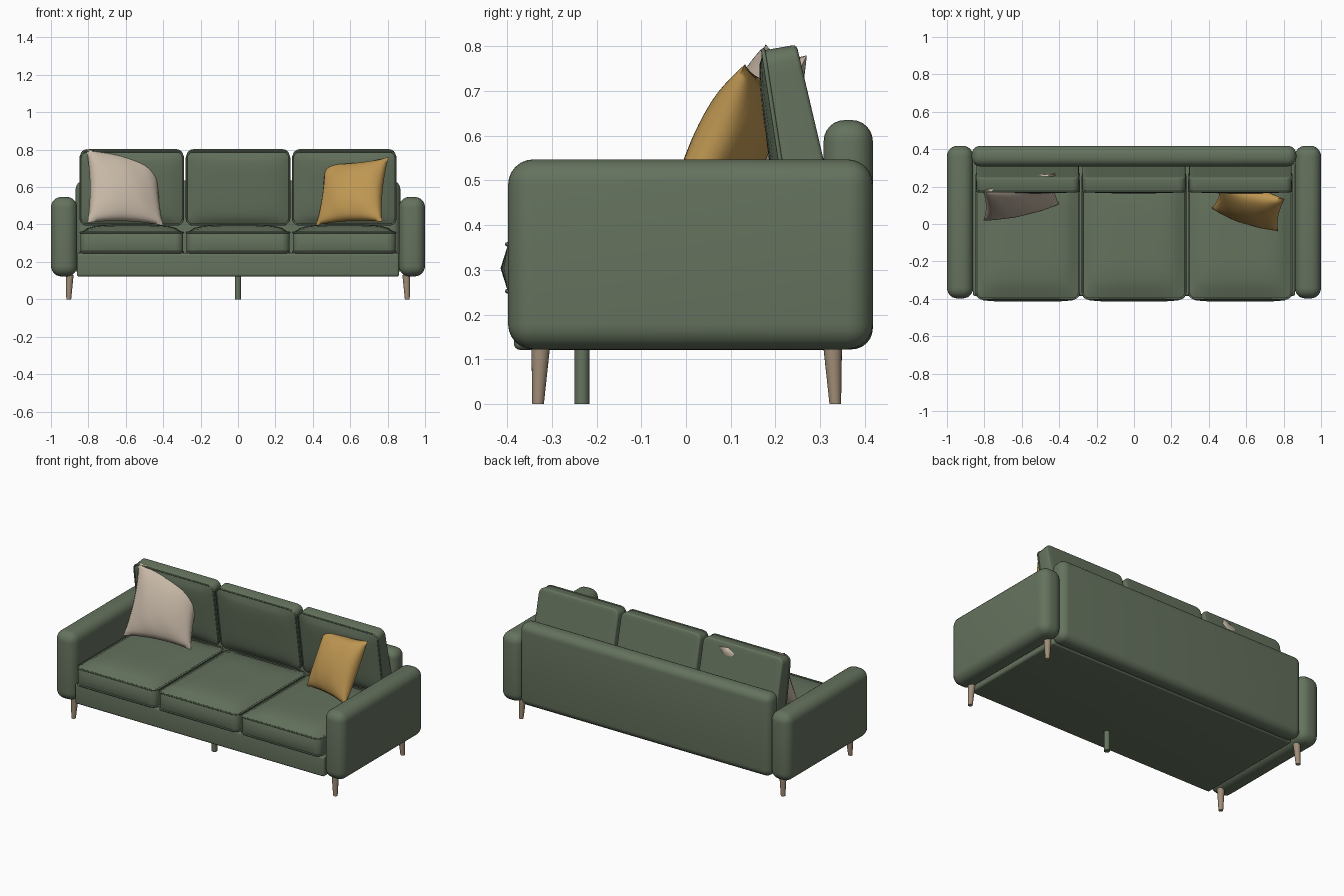
import bpy, bmesh, math
from mathutils import Vector

cube = bpy.data.objects.get("Cube")
if cube:
    bpy.data.objects.remove(cube, do_unlink=True)


def material(name, rgb):
    m = bpy.data.materials.new(name)
    m.use_nodes = True
    m.diffuse_color = (*rgb, 1)
    m.node_tree.nodes["Principled BSDF"].inputs["Base Color"].default_value = (*rgb, 1)
    return m


GREEN = material("sage green fabric", (0.13, 0.17, 0.112))
BEIGE = material("beige fabric", (0.57, 0.48, 0.385))
MUSTARD = material("mustard fabric", (0.52, 0.31, 0.085))
WOOD = material("pale wood", (0.35, 0.265, 0.185))


def finish(name, bm, mat, angle=40):
    bmesh.ops.recalc_face_normals(bm, faces=bm.faces)
    mesh = bpy.data.meshes.new(name)
    bm.to_mesh(mesh)
    bm.free()
    obj = bpy.data.objects.new(name, mesh)
    bpy.context.collection.objects.link(obj)
    mesh.materials.append(mat)
    bpy.ops.object.select_all(action='DESELECT')
    obj.select_set(True)
    bpy.context.view_layer.objects.active = obj
    bpy.ops.object.shade_smooth_by_angle(angle=math.radians(angle))


def box(lo, hi):
    bm = bmesh.new()
    bmesh.ops.create_cube(bm, size=1)
    for v in bm.verts:
        v.co = [l + (c + 0.5) * (h - l) for c, l, h in zip(v.co, lo, hi)]
    return bm


def round_box(name, lo, hi, radius):
    bm = box(lo, hi)
    bmesh.ops.bevel(bm, geom=bm.edges[:], offset=radius, segments=6,
                    profile=0.5, affect='EDGES')
    finish(name, bm, GREEN)


def slice_up(bm, axis, lo, hi, count):
    normal = Vector((0, 0, 0))
    normal[axis] = 1
    for i in range(1, count):
        geom = bm.verts[:] + bm.edges[:] + bm.faces[:]
        bmesh.ops.bisect_plane(bm, geom=geom, plane_co=normal * (lo + (hi - lo) * i / count),
                               plane_no=normal)


def piping(name, a, b, z, place, r=0.035):
    # Thin welt following the rounded outline of a cushion
    pts = []
    for k, (sx, sy) in enumerate(((1, 1), (-1, 1), (-1, -1), (1, -1))):
        for i in range(6):
            t = math.pi / 2 * (k + i / 5)
            pts.append(place(Vector((sx * (a / 2 - r) + r * math.cos(t),
                                     sy * (b / 2 - r) + r * math.sin(t), z))))
    curve = bpy.data.curves.new(name, 'CURVE')
    curve.dimensions = '3D'
    curve.bevel_depth = 0.005
    curve.bevel_resolution = 2
    spline = curve.splines.new('POLY')
    spline.points.add(len(pts) - 1)
    for p, co in zip(spline.points, pts):
        p.co = (*co, 1)
    spline.use_cyclic_u = True
    curve.materials.append(GREEN)
    bpy.context.collection.objects.link(bpy.data.objects.new(name, curve))


def cushion(name, a, b, h, crown, bulge, place, r=0.035):
    # Flat cushion with rounded corners, crowned top and swollen front
    bm = box((-a / 2, -b / 2, 0), (a / 2, b / 2, h))
    upright = [e for e in bm.edges if abs(e.verts[0].co.z - e.verts[1].co.z) > h / 2]
    bmesh.ops.bevel(bm, geom=upright, offset=r, segments=4, profile=0.5, affect='EDGES')
    slice_up(bm, 0, -a / 2, a / 2, 14)
    slice_up(bm, 1, -b / 2, b / 2, 14)
    slice_up(bm, 2, 0, h, 2)
    for v in bm.verts:
        fx = 1 - abs(2 * v.co.x / a) ** 5
        fy = 1 - abs(2 * v.co.y / b) ** 5
        if v.co.z > h * 0.9:
            v.co.z += crown * fx * fy
        elif v.co.z > h * 0.1 and v.co.y < -b / 2 + 0.001:
            v.co.y -= bulge * fx
    rim = [e for e in bm.edges if e.is_manifold and e.calc_face_angle() > 0.65]
    bmesh.ops.bevel(bm, geom=rim, offset=0.01, segments=3, profile=0.5, affect='EDGES')
    for v in bm.verts:
        v.co = place(v.co.copy())
    finish(name, bm, GREEN, 50)
    piping(name + "_piping", a, b, h - 0.004, place)


def pillow(name, bl, br, tl, tr, thick, mat):
    # Square pillow spanned by four corners, with pinched sides
    bl, br, tl, tr = map(Vector, (bl, br, tl, tr))
    n = (br - bl).cross(tl - bl).normalized()
    bm = bmesh.new()
    for side in (1, -1):
        made = bmesh.ops.create_grid(bm, x_segments=28, y_segments=28, size=1)["verts"]
        for vert in made:
            u, v = vert.co.x, vert.co.y
            fill = max(0, (1 - u * u) * (1 - v * v))
            pu = 0.5 + u * (1 - 0.08 * (1 - v * v)) / 2
            pv = 0.5 + v * (1 - 0.08 * (1 - u * u)) / 2
            fold = 0.05 * math.sin(9 * u + 4 * v) * (u * u + v * v) * fill
            flat = bl.lerp(br, pu).lerp(tl.lerp(tr, pu), pv)
            vert.co = flat + n * side * thick * (fill ** 0.5 + fold)
    bmesh.ops.remove_doubles(bm, verts=bm.verts[:], dist=0.0002)
    finish(name, bm, mat, 80)


def leg(name, bottom, top, r_bottom, r_top, mat):
    bm = bmesh.new()
    made = bmesh.ops.create_cone(bm, cap_ends=True, segments=20, radius1=r_bottom,
                                 radius2=r_top, depth=1)["verts"]
    for v in made:
        shift = Vector(bottom).lerp(Vector(top), v.co.z + 0.5)
        v.co = (v.co.x + shift.x, v.co.y + shift.y, shift.z)
    finish(name, bm, mat)


# Frame: base, backrest and arms
round_box("base", (-0.862, -0.385, 0.121), (0.862, 0.33, 0.247), 0.014)
round_box("backrest", (-0.868, 0.308, 0.122), (0.868, 0.418, 0.635), 0.047)
for side, s in (("left", 1), ("right", -1)):
    x0, x1 = sorted((s * 0.86, s * 1.0))
    round_box(side + "_arm", (x0, -0.398, 0.122), (x1, 0.418, 0.547), 0.056)
    # Splayed wooden legs
    for end, y0, y1 in (("front", -0.331, -0.325), ("back", 0.334, 0.328)):
        leg(f"{side}_{end}_leg", (s * 0.905, y0, 0), (s * 0.9, y1, 0.13), 0.013, 0.021, WOOD)
leg("centre_leg", (0, -0.233, 0), (0, -0.233, 0.13), 0.017, 0.017, GREEN)

# Seat and back cushions in three bays
BACK_BOTTOM, BACK_HEIGHT, BACK_DEPTH = 0.398, 0.392, 0.09
for label, cx in (("right", -0.568), ("middle", 0), ("left", 0.568)):

    def seat_place(p):
        return Vector((p.x + cx, p.y - 0.055, p.z + 0.246))

    def back_place(p):
        w = p.z / BACK_DEPTH
        z = BACK_BOTTOM + p.y + BACK_HEIGHT / 2
        front = 0.17 + (0.785 - z) * 0.15
        rear = 0.245 + (0.8 - z) * 0.235
        return Vector((p.x + cx, rear + (front - rear) * w, z + 0.014 * (1 - w)))

    cushion(label + "_seat_cushion", 0.55, 0.69, 0.115, 0.038, 0.015, seat_place)
    piping(label + "_seat_lower_piping", 0.55, 0.69, 0.006, seat_place)
    cushion(label + "_back_cushion", 0.55, BACK_HEIGHT, BACK_DEPTH, 0.018, 0, back_place)

# Loose pillows; the beige one presses through the back cushion at a corner
pillow("beige_pillow", (-0.805, 0.018, 0.41), (-0.4, 0.106, 0.395), (-0.81, 0.178, 0.805),
       (-0.42, 0.27, 0.78), 0.072, BEIGE)
pillow("mustard_pillow", (0.415, 0.085, 0.395), (0.77, -0.038, 0.415), (0.46, 0.21, 0.725),
       (0.805, 0.132, 0.76), 0.075, MUSTARD)
